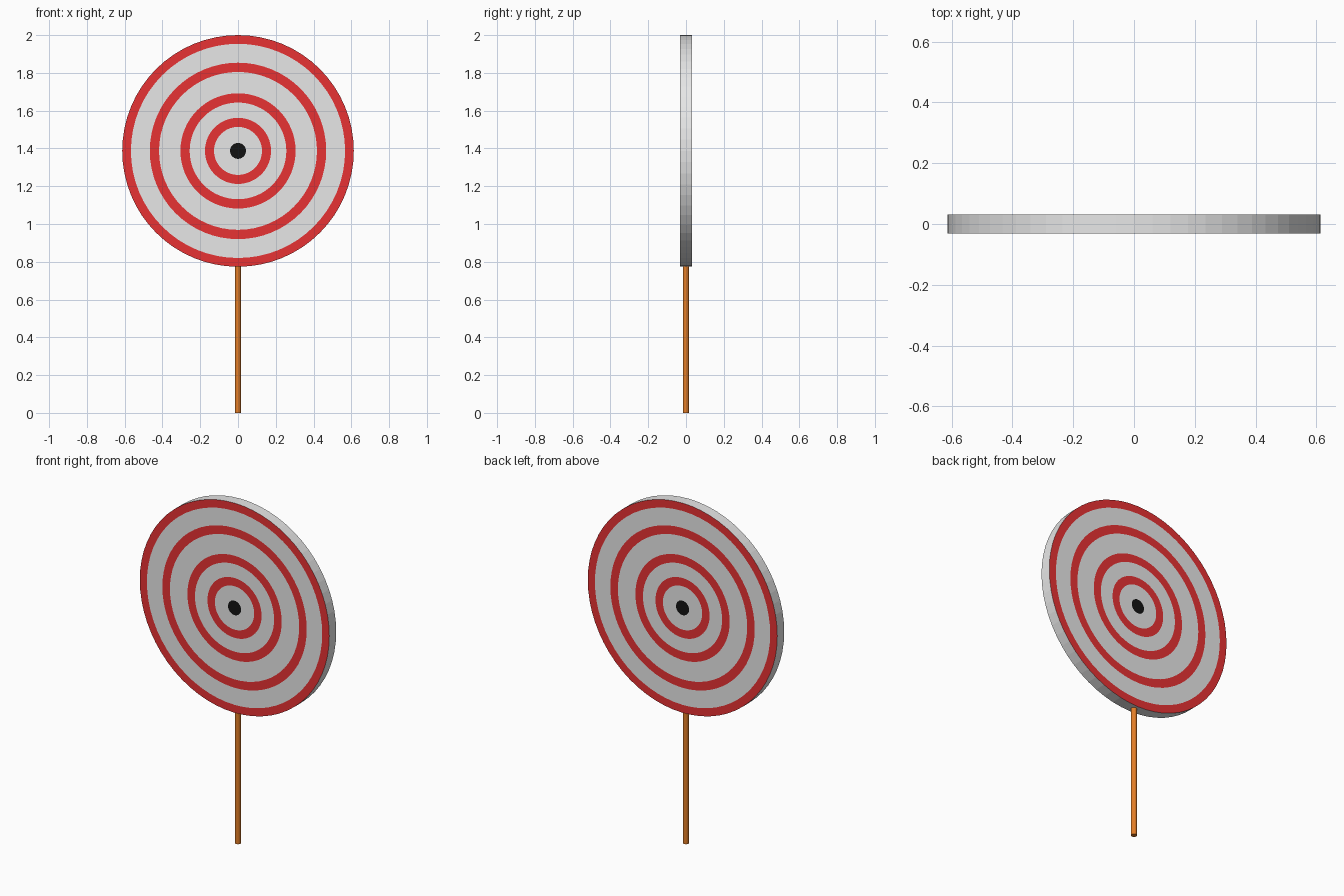
import bpy, bmesh, math

if "Cube" in bpy.data.objects:
    bpy.data.objects.remove(bpy.data.objects["Cube"])

SEG = 64
CENTER_Z, RADIUS, HALF_T = 1.387, 0.613, 0.032


def material(name, rgb):
    m = bpy.data.materials.new(name)
    m.diffuse_color = (*rgb, 1)
    m.use_nodes = True
    m.node_tree.nodes["Principled BSDF"].inputs["Base Color"].default_value = m.diffuse_color
    return m


white = material("white", (0.8, 0.8, 0.8))
red = material("red", (0.8, 0.032, 0.034))
black = material("black", (0.006, 0.006, 0.006))
orange = material("orange wood", (0.78, 0.21, 0.02))


def make_object(name, bm, mats):
    bmesh.ops.recalc_face_normals(bm, faces=bm.faces)
    mesh = bpy.data.meshes.new(name)
    bm.to_mesh(mesh)
    bm.free()
    for m in mats:
        mesh.materials.append(m)
    ob = bpy.data.objects.new(name, mesh)
    bpy.context.collection.objects.link(ob)
    return ob


# Candy disc: concentric loops on both faces, alternating colours, white rim
radii = [0.042, 0.127, 0.175, 0.256, 0.305, 0.418, 0.467, 0.567, RADIUS]
bm = bmesh.new()


def loop(r, y):
    return [bm.verts.new((r * math.cos(a), y, CENTER_Z + r * math.sin(a)))
            for a in (2 * math.pi * i / SEG for i in range(SEG))]


def bridge(a, b, mat):
    for i in range(SEG):
        j = (i + 1) % SEG
        bm.faces.new((a[i], a[j], b[j], b[i])).material_index = mat


rims = []
for y in (-HALF_T, HALF_T):
    loops = [loop(r, y) for r in radii]
    bm.faces.new(loops[0]).material_index = 2      # black bullseye
    for k in range(len(loops) - 1):
        bridge(loops[k], loops[k + 1], k % 2)      # white, red, white...
    rims.append(loops[-1])
bridge(rims[0], rims[1], 0)
make_object("target_disc", bm, [white, red, black])

# Stick holding the disc
bm = bmesh.new()
height = 0.80
bmesh.ops.create_cone(bm, cap_ends=True, segments=16, radius1=0.016,
                      radius2=0.016, depth=height)
bmesh.ops.translate(bm, verts=bm.verts, vec=(0, 0, height / 2))
make_object("stick", bm, [orange])
